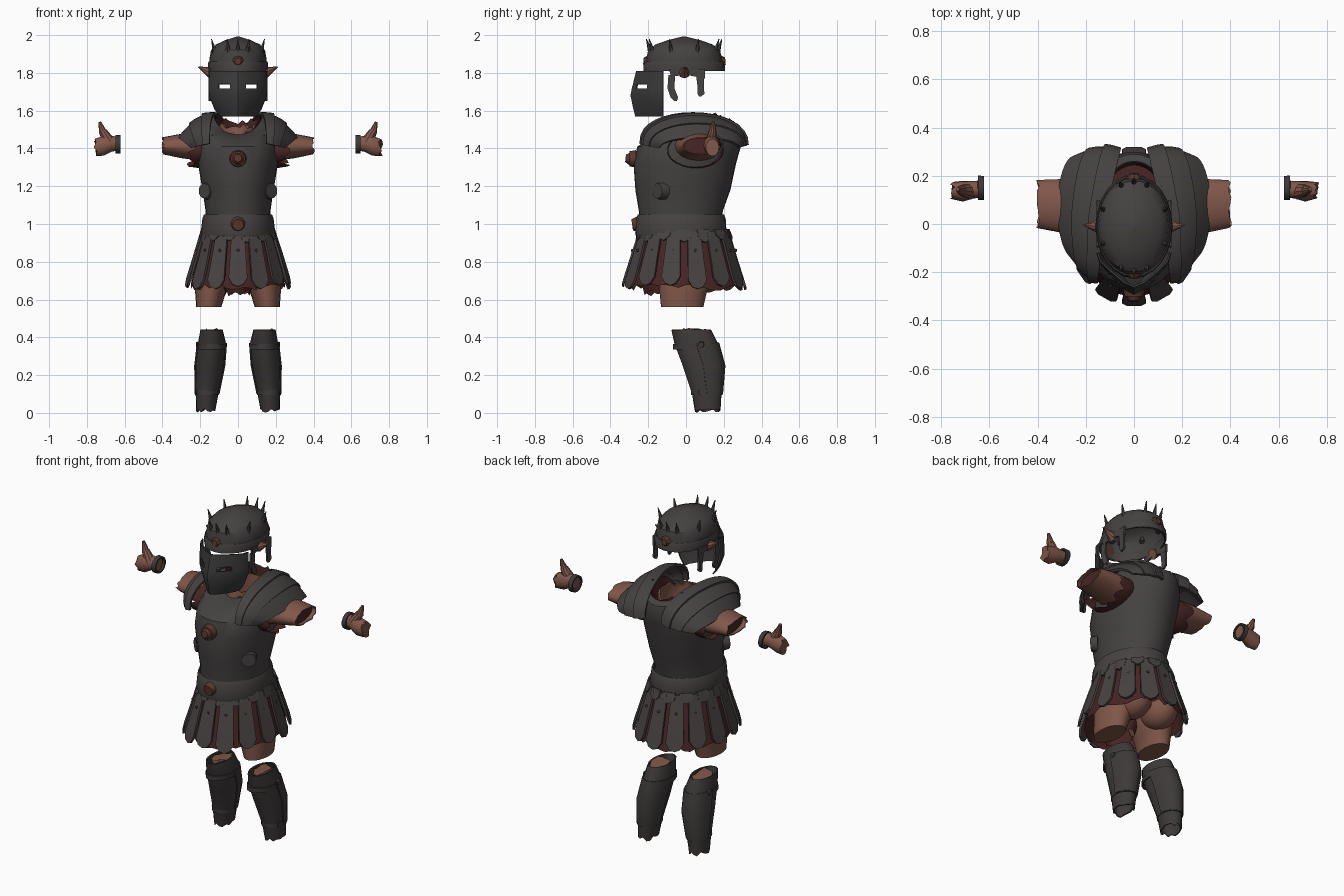
import bpy, bmesh, math, random
from math import sin, cos, pi, radians
from mathutils import Vector

random.seed(4)
if "Cube" in bpy.data.objects:
    bpy.data.objects.remove(bpy.data.objects["Cube"])


def material(name, rgb):
    m = bpy.data.materials.new(name)
    m.use_nodes = True
    m.diffuse_color = (*rgb, 1)
    m.node_tree.nodes["Principled BSDF"].inputs["Base Color"].default_value = (*rgb, 1)
    return m


STEEL = material("dark steel", (0.06, 0.053, 0.053))
MASK = material("mask steel", (0.045, 0.042, 0.042))
GREAVE = material("shin steel", (0.047, 0.041, 0.04))
LEATHER = material("strap leather", (0.063, 0.055, 0.053))
SKIN = material("skin", (0.22, 0.095, 0.067))
CLOTH = material("dark red cloth", (0.065, 0.018, 0.018))
BRONZE = material("brown bronze", (0.1, 0.038, 0.028))


def finish(name, bm, mat, thick=0):
    bmesh.ops.recalc_face_normals(bm, faces=bm.faces)
    mesh = bpy.data.meshes.new(name)
    bm.to_mesh(mesh)
    bm.free()
    mesh.materials.append(mat)
    ob = bpy.data.objects.new(name, mesh)
    bpy.context.collection.objects.link(ob)
    bpy.ops.object.select_all(action="DESELECT")
    ob.select_set(True)
    bpy.context.view_layer.objects.active = ob
    if thick:
        mod = ob.modifiers.new("thickness", "SOLIDIFY")
        mod.thickness, mod.offset = thick, 0
        bpy.ops.object.modifier_apply(modifier=mod.name)
    bpy.ops.object.shade_smooth_by_angle(angle=radians(35))
    return ob


# Elliptical rings (cx, cy, z, rx, ry) joined into a skin; rag frays the last ring
def loft(name, mat, rings, n=24, fit=lambda p: p, rag=0, caps=(0, 0), thick=0):
    bm = bmesh.new()
    loops = []
    for k, (cx, cy, z, rx, ry) in enumerate(rings):
        fray = rag if k == len(rings) - 1 else 0
        loops.append([bm.verts.new(fit(Vector((
            cx + rx * cos(2 * pi * i / n), cy + ry * sin(2 * pi * i / n),
            z + random.uniform(-fray, fray))))) for i in range(n)])
    for a, b in zip(loops, loops[1:]):
        for i in range(n):
            j = (i + 1) % n
            bm.faces.new((a[i], a[j], b[j], b[i]))
    for loop, cap in zip((loops[0], loops[-1]), caps):
        if cap:
            bm.faces.new(loop)
    return finish(name, bm, mat, thick)


# Thin plates, each given as rows of points
def sheet(name, mat, grids, thick=0.01, skip=()):
    bm = bmesh.new()
    for grid in grids:
        v = [[bm.verts.new(p) for p in row] for row in grid]
        for r in range(len(v) - 1):
            for c in range(len(v[0]) - 1):
                if (r, c) not in skip:
                    bm.faces.new((v[r][c], v[r][c + 1], v[r + 1][c + 1], v[r + 1][c]))
    return finish(name, bm, mat, thick)


# Cones and discs from a to b
def cones(name, mat, items, seg=8):
    bm = bmesh.new()
    for a, b, r0, r1 in items:
        a, b = Vector(a), Vector(b)
        new = bmesh.ops.create_cone(bm, cap_ends=True, segments=seg, radius1=r0,
                                    radius2=r1, depth=(b - a).length)["verts"]
        turn = (b - a).to_track_quat("Z", "Y")
        for v in new:
            v.co = turn @ v.co + (a + b) / 2
    return finish(name, bm, mat)


def ball(name, mat, centre, size):
    bm = bmesh.new()
    bmesh.ops.create_uvsphere(bm, u_segments=18, v_segments=12, radius=1)
    for v in bm.verts:
        v.co = Vector(c + s * q for c, s, q in zip(centre, size, v.co))
    return finish(name, bm, mat)


# Pointed tabs hung round an ellipse; rows are (z, rx, ry, half width)
def tabs(name, mat, count, shift, rows, tip):
    grids = []
    for i in range(count):
        a = 2 * pi * (i + shift) / count - pi / 2
        drop = random.uniform(-0.012, 0.012)
        grid = []
        for k, (z, rx, ry, w) in enumerate(rows):
            mid = Vector((rx * cos(a), -0.01 + ry * sin(a), z + (drop if k else 0)))
            side = Vector((-rx * sin(a), ry * cos(a), 0)).normalized() * w
            low = Vector((0, 0, tip if k == len(rows) - 1 else 0))
            grid.append([mid - side, mid - low, mid + side])
        grids.append(grid)
    return sheet(name, mat, grids, 0.012)


# Collar line: dips at the throat, rises onto the shoulders
def drape(p):
    top = max(0, p.z - 1.42)
    dip = 0.5 * min(1, max(0, (0.09 - p.y) * 8))
    return Vector((p.x, p.y, p.z + top * (0.5 * min(1, abs(p.x) / 0.14) ** 2 - dip)))


# Helmet: dome, rim, crown spikes, bosses
loft("helmet_dome", STEEL, [(0, -0.01, z, rx, ry) for z, rx, ry in (
    (1.81, 0.15, 0.2), (1.87, 0.152, 0.202), (1.92, 0.143, 0.19), (1.95, 0.117, 0.152),
    (1.972, 0.07, 0.09), (1.992, 0.008, 0.01))], caps=(0, 1))
loft("helmet_rim", STEEL, [(0, -0.01, z, rx, ry) for z, rx, ry in (
    (1.81, 0.153, 0.212), (1.845, 0.156, 0.211), (1.86, 0.152, 0.204))], thick=0.008)
ring = [2 * pi * (i + 0.5) / 8 for i in range(8)] + [pi / 2, -pi / 2]
cones("crown_spikes", STEEL, [
    ((0.13 * cos(a), -0.01 + 0.175 * sin(a), 1.9),
     (0.152 * cos(a), -0.01 + 0.2 * sin(a), 1.98), 0.015, 0.002) for a in ring], 6)
cones("helmet_bosses", BRONZE, [((0, y, 1.86), (0, y * 1.1, 1.862), 0.033, 0.018)
                               for y in (-0.205, 0.19)])

# Face mask with two open eye slits
cols = [(0, 1), (0.27, 0.87), (0.66, 0.52), (0.92, 0.25), (1, 0)]
cols = [(-x, y) for x, y in cols[:0:-1]] + cols
rows = [(1.81, 0.15, -0.26), (1.74, 0.152, -0.277), (1.717, 0.152, -0.283),
        (1.68, 0.15, -0.29), (1.61, 0.122, -0.275), (1.57, 0.095, -0.265)]
sheet("face_mask", MASK, [[[(fx * w, -0.12 + fy * (front + 0.12), z) for fx, fy in cols]
                          for z, w, front in rows]], 0.008, skip=((1, 2), (1, 5)))

# Torso armour, open at the neck
loft("breastplate", STEEL, [(0, (f + b) / 2, z, rx, (b - f) / 2) for z, rx, f, b in (
    (0.95, 0.175, -0.245, 0.185), (1.07, 0.172, -0.25, 0.195), (1.18, 0.188, -0.268, 0.235),
    (1.32, 0.212, -0.278, 0.265), (1.41, 0.212, -0.258, 0.29), (1.47, 0.195, -0.2, 0.3),
    (1.51, 0.165, -0.11, 0.29), (1.53, 0.13, -0.06, 0.26))], 32, drape)
loft("neck_lining", CLOTH, [(0, 0.095, 1.39, 0.12, 0.15), (0, 0.095, 1.535, 0.122, 0.16)],
     32, drape, caps=(1, 0), rag=0.014)
loft("neck", SKIN, [(0, 0.085, 1.4, 0.09, 0.12), (0, 0.07, 1.46, 0.1, 0.135),
                    (0, 0.075, 1.515, 0.095, 0.13)], 30, rag=0.018, thick=0.01)
cones("chest_emblem", BRONZE, [((0, -0.265, 1.345), (0, -0.3, 1.345), 0.046, 0.04),
                               ((0, -0.295, 1.345), (0, -0.32, 1.348), 0.034, 0.02)], 12)
cones("side_discs", STEEL, [((s * 0.15, -0.12, 1.175), (s * 0.178, -0.152, 1.175), 0.05, 0.04)
                            for s in (1, -1)], 14)

# Belt with buckle
loft("belt", LEATHER, [(0, -0.027, z, rx, ry) for z, rx, ry in (
    (0.935, 0.194, 0.238), (0.95, 0.198, 0.242), (1.03, 0.188, 0.237), (1.05, 0.18, 0.228))], 32)
cones("belt_buckle", BRONZE, [((0, -0.25, 1), (0, -0.285, 0.995), 0.042, 0.03)], 10)

# Skirt: cloth, long straps, short tabs
loft("skirt_cloth", CLOTH, [(0, -0.02, 0.98, 0.175, 0.215), (0, -0.01, 0.82, 0.215, 0.262),
                            (0, 0, 0.665, 0.25, 0.3)], 48, rag=0.02)
loft("loin_cloth", CLOTH, [(0, -0.12, 0.78, 0.09, 0.12), (0, -0.12, 0.7, 0.085, 0.12),
                           (0, -0.12, 0.635, 0.065, 0.1)], 18, rag=0.018)
tabs("skirt_straps", LEATHER, 14, 0, ((0.96, 0.192, 0.235, 0.034), (0.83, 0.23, 0.276, 0.042),
                                     (0.71, 0.266, 0.314, 0.05), (0.675, 0.276, 0.324, 0.03)), 0.012)
tabs("skirt_tabs", LEATHER, 14, 0.5, ((0.97, 0.19, 0.232, 0.035), (0.93, 0.203, 0.246, 0.035),
                                     (0.915, 0.208, 0.252, 0.02)), 0.01)
ring = [2 * pi * i / 14 - pi / 2 for i in range(14)]
cones("strap_rivets", LEATHER, [
    ((0.22 * cos(a), -0.01 + 0.268 * sin(a), 0.86),
     (0.23 * cos(a), -0.01 + 0.28 * sin(a), 0.86), 0.01, 0.006) for a in ring], 6)

for s, side in ((1, "left"), (-1, "right")):
    flip = lambda p: Vector((s * p.x, p.y, p.z))
    along = lambda p: Vector((s * p.z, p.y, p.x))

    # Ear and hanging cheek straps
    cones(side + "_ear", SKIN, [((s * 0.14, -0.01, 1.8), (s * 0.21, -0.005, 1.832), 0.032, 0.002)])
    sheet(side + "_cheek_straps", STEEL, [
        [[(s * 0.15, -0.09, 1.82), (s * 0.15, 0, 1.82), (s * 0.148, 0.1, 1.82)],
         [(s * 0.15, -0.08, 1.78), (s * 0.15, 0, 1.79), (s * 0.148, 0.1, 1.77)]],
        [[(s * 0.149, y - w, z), (s * 0.149, y + w, z)] for y, w, z in (
            (-0.075, 0.018, 1.79), (-0.08, 0.018, 1.72), (-0.062, 0.02, 1.67), (-0.055, 0.006, 1.65))],
        [[(s * 0.149, y - w, z), (s * 0.149, y + w, z)] for y, w, z in (
            (0.075, 0.022, 1.79), (0.078, 0.016, 1.72), (0.08, 0.018, 1.69), (0.075, 0.006, 1.675))]], 0.012)

    # Shoulder guard: overlapping arched bands, the outer ones shorter
    def arch(t, u, lift):
        c, q = cos(t), max(0, sin(t))
        x0 = 0.12 + 0.03 * max(0, c) - 0.065 * max(0, -c)
        x1, z0, z1 = 0.245 + 0.068 * q, 1.425 + 0.16 * q ** 0.8, 1.405 + 0.05 * q
        bulge = 0.03 * sin(pi * u) + lift
        return (s * (x0 + (x1 - x0) * u + lift * 0.4),
                0.035 + 0.035 * u - (0.275 + lift) * (1 - 0.25 * u * u) * c,
                z0 + (z1 - z0) * u + bulge * q)

    for k, (u0, u1, lift) in enumerate(((0, 0.32, 0.012), (0.26, 0.68, 0.008), (0.6, 1, 0))):
        sheet(f"{side}_shoulder_band_{k + 1}", STEEL, [
            [[arch(pi * i / 16, u0 + (u1 - u0) * j / 3, lift * j / 3) for j in range(4)]
             for i in range(17)]], 0.014)

    # Upper arm open at the cut, ragged sleeve and severed hand
    loft(side + "_sleeve", CLOTH, [(1.4, 0.05, 0.16, 0.09, 0.14), (1.39, 0.05, 0.2, 0.095, 0.15),
                                   (1.39, 0.05, 0.25, 0.088, 0.145)], 26, along, rag=0.028)
    loft(side + "_upper_arm", SKIN, [(1.41, 0.06, 0.18, 0.075, 0.12), (1.413, 0.075, 0.3, 0.062, 0.11),
                                     (1.413, 0.083, 0.395, 0.043, 0.098)], 22, along, rag=0.01, thick=0.005)
    loft(side + "_arm_flesh", CLOTH, [(1.41, 0.075, 0.3, 0.056, 0.104), (1.413, 0.083, 0.37, 0.043, 0.094)],
         20, along, caps=(0, 1))
    loft(side + "_wrist_cuff", GREAVE, [(1.422, 0.15, 0.622, 0.043, 0.046),
                                        (1.422, 0.15, 0.648, 0.045, 0.047)], 14, along, thick=0.01)
    loft(side + "_hand", SKIN, [(1.425, 0.145, 0.63, 0.036, 0.034), (1.425, 0.142, 0.67, 0.042, 0.037),
                                (1.415, 0.136, 0.71, 0.053, 0.043), (1.405, 0.14, 0.755, 0.046, 0.035)],
         16, along, rag=0.014, caps=(1, 1))
    cones(side + "_thumb", SKIN, [((s * 0.68, 0.135, 1.43), (s * 0.715, 0.14, 1.49), 0.034, 0.022),
                                  ((s * 0.715, 0.14, 1.485), (s * 0.732, 0.145, 1.54), 0.022, 0.008)], 10)

    # Thigh and buttock
    loft(side + "_thigh", SKIN, [(0.1, 0, 0.86, 0.1, 0.15), (0.118, 0.0, 0.72, 0.112, 0.15),
                                 (0.145, -0.015, 0.64, 0.082, 0.125), (0.155, -0.02, 0.56, 0.066, 0.112)],
         20, flip, caps=(1, 1))
    ball(side + "_buttock", SKIN, (s * 0.092, 0.1, 0.75), (0.1, 0.12, 0.115))

    # Shin guard, calf plate, binding straps
    shin = ((0.44, 0.085, 0.195, -0.075, 0.13), (0.37, 0.068, 0.208, -0.06, 0.165),
            (0.25, 0.077, 0.222, -0.015, 0.198), (0.1, 0.108, 0.22, 0.035, 0.185),
            (0.015, 0.122, 0.217, 0.05, 0.18))
    rings = [((a + b) / 2, (f + k) / 2, z, (b - a) / 2, (k - f) / 2) for z, a, b, f, k in shin]
    loft(side + "_shin_guard", GREAVE, rings, 18, flip, rag=0.014, thick=0.008)
    loft(side + "_leg_stump", SKIN, [(0.14, 0.06, 0.3, 0.055, 0.09), (0.14, 0.045, 0.43, 0.045, 0.075)],
         14, flip, rag=0.02, caps=(0, 1))
    sheet(side + "_calf_plate", GREAVE, [[
        [(s * (cx + (rx + 0.005) * cos(a)), cy + (ry + 0.006) * sin(a), z)
         for a in (pi * j / 8 for j in range(9))] for cx, cy, z, rx, ry in rings[1:4]]], 0.01)
    for k, z in ((1, 0.35), (3, 0.11)):
        cx, cy, _, rx, ry = rings[k]
        loft(f"{side}_shin_strap_{k}", GREAVE, [(cx, cy, z - 0.014, rx + 0.003, ry + 0.006),
                                               (cx, cy, z + 0.014, rx + 0.003, ry + 0.006)],
             18, flip, thick=0.008)
    cones(side + "_shin_buckles", GREAVE, [((s * 0.2, 0.08, z), (s * 0.222, 0.08, z), 0.022, 0.014)
                                           for z in (0.36, 0.24, 0.11)], 8)
